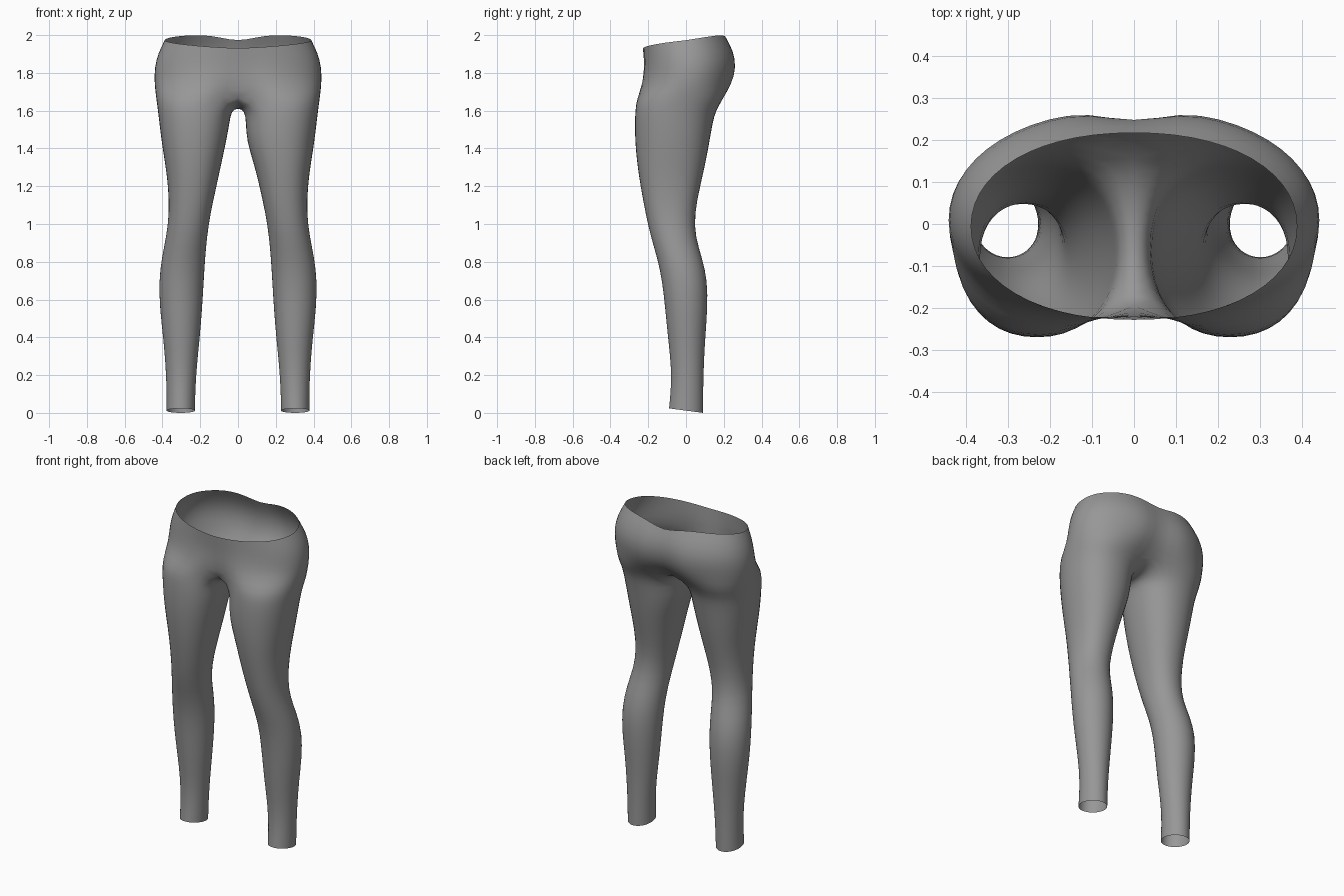
import bpy, bmesh, math

if "Cube" in bpy.data.objects:
    bpy.data.objects.remove(bpy.data.objects["Cube"])

N = 20      # points round a leg
E = 3       # ring points -E..E form the centre seam at the crotch

# leg rings: height, inner x, outer x, front y, back y
LEG = [
    (0.00, .228, .378, -.090, .090), (0.12, .226, .378, -.080, .091),
    (0.25, .218, .383, -.078, .094), (0.40, .202, .396, -.096, .102),
    (0.55, .190, .414, -.110, .114), (0.70, .181, .419, -.126, .114),
    (0.82, .174, .404, -.152, .086), (0.93, .164, .381, -.186, .050),
    (1.05, .147, .364, -.213, .044), (1.20, .114, .369, -.241, .075),
    (1.32, .088, .386, -.259, .103), (1.44, .062, .405, -.270, .125),
    (1.54, .044, .417, -.271, .142), (1.60, .035, .424, -.268, .158),
]
# pelvis rings: height, half width, front y, back y, front swell, back swell, tilt
PELVIS = [
    (1.74, .442, -.205, .215, .045, .045, 0),
    (1.82, .442, -.215, .243, .018, .040, .2),
    (1.88, .422, -.224, .240, .006, .024, .6),
    (1.93, .388, -.230, .219, 0, 0, 1),
]


def rounded(v, p):
    return math.copysign(abs(v) ** p, v)


def leg_ring(row, side):
    z, x0, x1, y0, y1 = row
    if side > 0:                       # left thigh is slightly fuller inside
        x0 -= .018 * math.exp(-((z - 1.42) / .08) ** 2)
    cx, cy, rx, ry = (x0 + x1) / 2, (y0 + y1) / 2, (x1 - x0) / 2, (y1 - y0) / 2
    p = .9 if z > 1 else 1
    pts = []
    for i in range(N):
        a = math.tau * i / N
        x = cx - 1.012 * rx * rounded(math.cos(a), p)
        y = cy - 1.012 * ry * rounded(math.sin(a), p)
        hem = .012 * (1 + math.sin(a)) if z == 0 else 0
        pts.append((side * x, y, z + hem))
    return pts


def crotch_ring(side):
    pts = leg_ring((1.665, .01, .433, -.262, .198), side)
    for i in range(-E, E + 1):         # saddle shaped seam on the centre line
        t = i / E
        pts[i % N] = (0, -.01 - .165 * t, 1.612 + .075 * t * t)
    return pts


def pelvis_ring(row, side):
    z, w, yf, yb, bf, bb, tilt = row
    mid, half = (yf + yb) / 2, (yb - yf) / 2
    count = N - 2 * E
    pts = []
    for k in range(count + 1):
        a = math.pi * k / count
        x = 1.008 * w * abs(math.sin(a)) ** .92 if 0 < k < count else 0
        c = -math.cos(a)
        swell = (bb if c > 0 else bf) * (1 - math.exp(-(x / .07) ** 2))
        y = mid + (half + swell) * rounded(c, .95)
        rise = .05 * math.sin(a / 2) ** 1.5 + .012 * math.sin(a)
        if c > 0:                      # waistband dips at the back centre
            rise += c * (.02 - .034 * math.exp(-(x / .1) ** 2))
        pts.append((side * x, y, z + tilt * rise))
    return pts


def bridge(bm, a, b, closed):
    n = len(a)
    for i in range(n if closed else n - 1):
        j = (i + 1) % n
        bm.faces.new((a[i], a[j], b[j], b[i]))


bm = bmesh.new()
for side in (-1, 1):
    rings = [leg_ring(r, side) for r in LEG] + [crotch_ring(side)]
    rings = [[bm.verts.new(p) for p in ring] for ring in rings]
    for a, b in zip(rings, rings[1:]):
        bridge(bm, a, b, True)
    # the upper body continues from the outer part of the crotch ring
    lower = rings[-1][E:N - E + 1]
    for row in PELVIS:
        upper = [bm.verts.new(p) for p in pelvis_ring(row, side)]
        bridge(bm, lower, upper, False)
        lower = upper
bmesh.ops.remove_doubles(bm, verts=bm.verts, dist=.0005)
bmesh.ops.recalc_face_normals(bm, faces=bm.faces)
for f in bm.faces:
    f.smooth = True

mesh = bpy.data.meshes.new("leggings")
bm.to_mesh(mesh)
bm.free()
leggings = bpy.data.objects.new("leggings", mesh)
bpy.context.collection.objects.link(leggings)

# rounds the cloth surface
sub = leggings.modifiers.new("smooth_cloth", 'SUBSURF')
sub.levels = sub.render_levels = 1

# plain grey cloth
grey = bpy.data.materials.new("grey_cloth")
grey.use_nodes = True
colour = (.31, .31, .31, 1)
grey.diffuse_color = colour
grey.node_tree.nodes["Principled BSDF"].inputs["Base Color"].default_value = colour
mesh.materials.append(grey)
